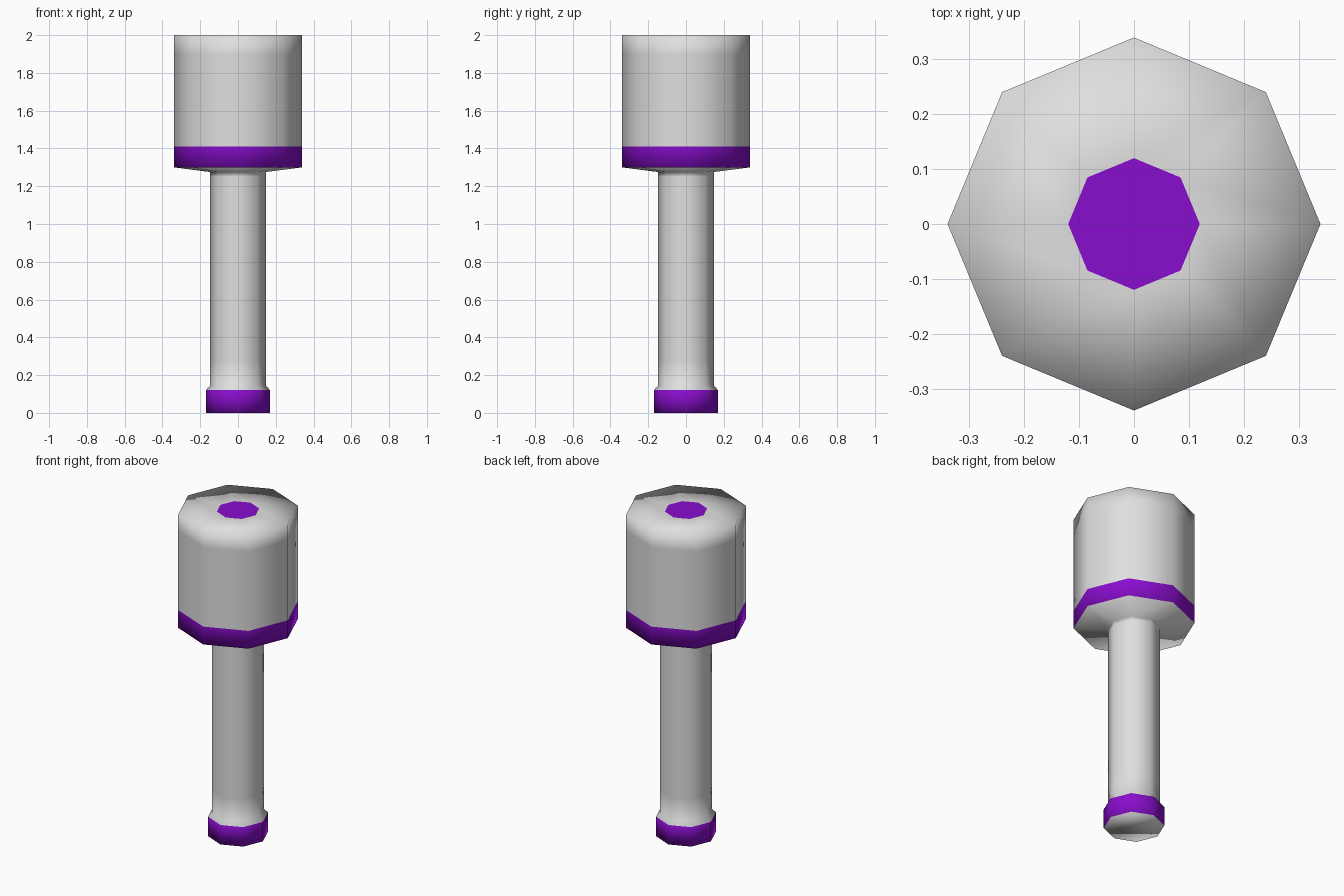
import bpy, bmesh
from math import cos, sin, tau

if "Cube" in bpy.data.objects:
    bpy.data.objects.remove(bpy.data.objects["Cube"])

SIDES = 8


def material(name, rgb):
    m = bpy.data.materials.new(name)
    m.diffuse_color = (*rgb, 1)
    m.use_nodes = True
    m.node_tree.nodes["Principled BSDF"].inputs["Base Color"].default_value = m.diffuse_color
    return m


GREY = material("light grey", (0.74, 0.74, 0.74))
PURPLE = material("purple", (0.25, 0.004, 0.61))

# Profile from the foot to the top: radius, height, colour of the band above (0 grey, 1 purple)
PROFILE = [
    (0.17, 0.00, 1),    # purple foot band
    (0.17, 0.12, 0),    # chamfer up to the shaft
    (0.147, 0.145, 0),
    (0.147, 0.28, 0),   # shaft
    (0.147, 1.25, 0),
    (0.147, 1.275, 0),  # sloped underside of the head
    (0.34, 1.30, 1),    # purple head band
    (0.34, 1.41, 0),    # head
    (0.34, 1.90, 0),
    (0.34, 2.00, 0),    # flat top
    (0.12, 2.00, 1),    # purple spot
]


def lathe(name, profile):
    bm = bmesh.new()
    rings = [[bm.verts.new((r * cos(tau * i / SIDES), r * sin(tau * i / SIDES), z))
              for i in range(SIDES)] for r, z, _ in profile]
    for (_, _, colour), low, high in zip(profile, rings, rings[1:]):
        for i in range(SIDES):
            j = (i + 1) % SIDES
            bm.faces.new((low[i], low[j], high[j], high[i])).material_index = colour
    # End caps
    bm.faces.new(rings[0][::-1]).material_index = 0
    bm.faces.new(rings[-1]).material_index = profile[-1][2]
    for f in bm.faces:
        f.smooth = True
    mesh = bpy.data.meshes.new(name)
    bm.to_mesh(mesh)
    bm.free()
    mesh.materials.append(GREY)
    mesh.materials.append(PURPLE)
    obj = bpy.data.objects.new(name, mesh)
    bpy.context.collection.objects.link(obj)
    return obj


# Foot, shaft and head are one continuous smooth-shaded turned piece
lathe("mallet", PROFILE)
